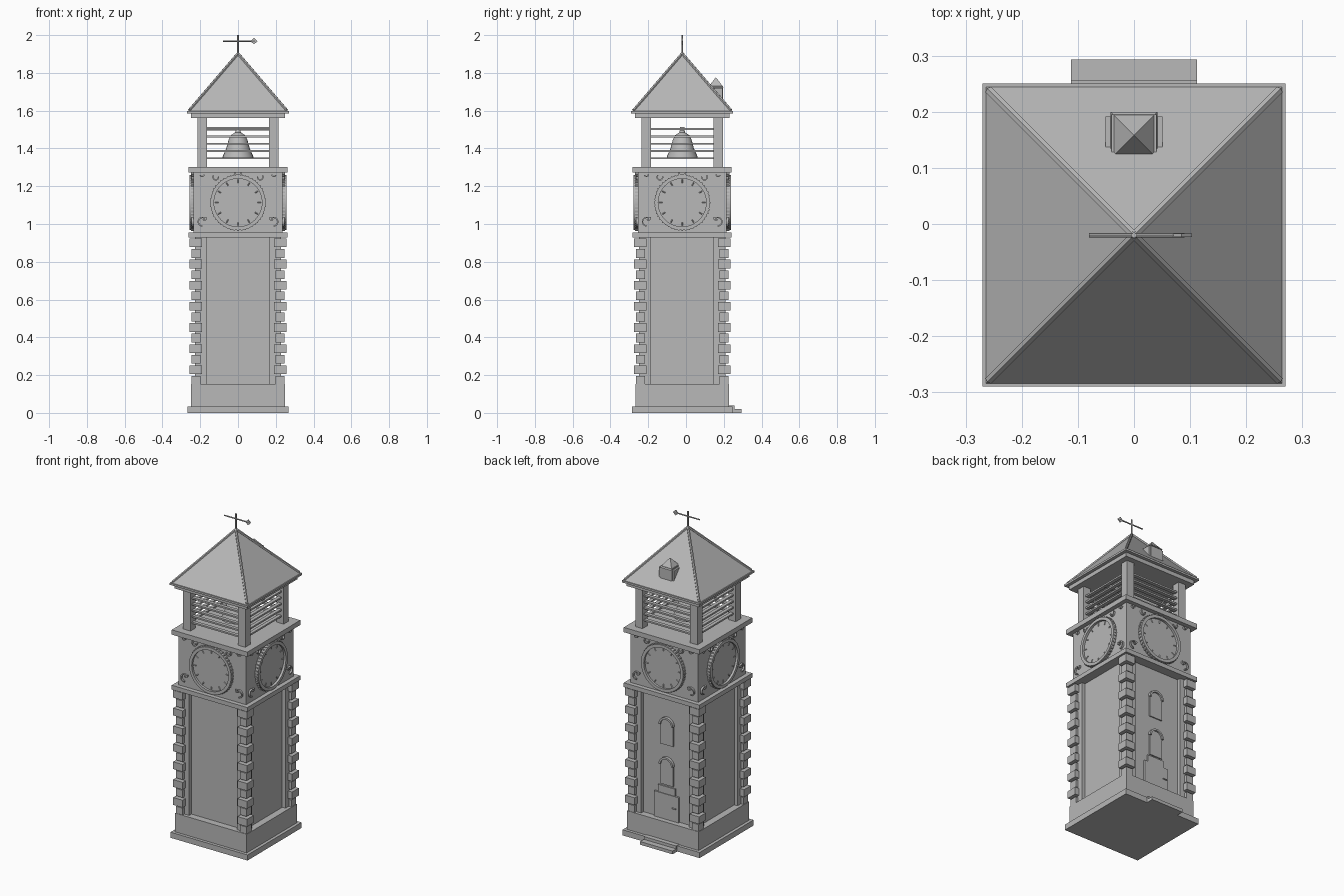
import bpy, bmesh
from math import pi, sin, cos, radians
from mathutils import Vector, Matrix

cube = bpy.data.objects.get("Cube")
if cube:
    bpy.data.objects.remove(cube, do_unlink=True)

CENTRE_Y = -0.02  # the tower axis; the doorstep sticks out behind

stone = bpy.data.materials.new("grey_stone")
stone.use_nodes = True
GREY = (0.48, 0.48, 0.48, 1)
stone.diffuse_color = GREY
stone.node_tree.nodes["Principled BSDF"].inputs["Base Color"].default_value = GREY


def box(bm, x0, x1, y0, y1, z0, z1):
    m = Matrix.Translation(((x0 + x1) / 2, (y0 + y1) / 2, (z0 + z1) / 2))
    bmesh.ops.create_cube(bm, size=1, matrix=m @ Matrix.Diagonal((x1 - x0, y1 - y0, z1 - z0, 1)))


def slab(bm, half, z0, z1):
    box(bm, -half, half, -half, half, z0, z1)


def rod(bm, a, b, r, sides=8):
    a, b = Vector(a), Vector(b)
    d = b - a
    m = Matrix.Translation((a + b) / 2) @ d.to_track_quat('Z', 'Y').to_matrix().to_4x4()
    bmesh.ops.create_cone(bm, cap_ends=True, segments=sides, radius1=r, radius2=r,
                          depth=d.length, matrix=m)


def pyramid(bm, x, y, half, z0, z1):
    m = Matrix.Translation((x, y, (z0 + z1) / 2)) @ Matrix.Rotation(pi / 4, 4, 'Z')
    bmesh.ops.create_cone(bm, cap_ends=True, segments=4, radius1=half * 2 ** 0.5,
                          radius2=0, depth=z1 - z0, matrix=m)


def prism(bm, outline, y0, y1):
    front = [bm.verts.new((x, y0, z)) for x, z in outline]
    back = [bm.verts.new((x, y1, z)) for x, z in outline]
    bm.faces.new(front)
    bm.faces.new(back)
    n = len(outline)
    for i in range(n):
        j = (i + 1) % n
        bm.faces.new((front[i], front[j], back[j], back[i]))


def arc_band(bm, cx, cz, r0, r1, start, end, y0, y1, n=12):
    """Flat curved band standing in the xz plane."""
    full = end - start == 360
    rows = []
    for i in range(n if full else n + 1):
        a = radians(start + (end - start) * i / n)
        rows.append([bm.verts.new((cx + r * cos(a), y, cz + r * sin(a)))
                     for r, y in ((r0, y0), (r1, y0), (r1, y1), (r0, y1))])
    for i in range(n):
        p, q = rows[i], rows[(i + 1) % len(rows)]
        for k in range(4):
            m = (k + 1) % 4
            bm.faces.new((p[k], p[m], q[m], q[k]))
    if not full:
        bm.faces.new(rows[0])
        bm.faces.new(rows[-1])


def finish(name, bm, four_sides=False, smooth=False):
    if four_sides:
        base = bm.verts[:] + bm.edges[:] + bm.faces[:]
        for k in (1, 2, 3):
            copy = bmesh.ops.duplicate(bm, geom=base)["geom"]
            bmesh.ops.rotate(bm, verts=[v for v in copy if isinstance(v, bmesh.types.BMVert)],
                             cent=(0, 0, 0), matrix=Matrix.Rotation(k * pi / 2, 3, 'Z'))
    bmesh.ops.recalc_face_normals(bm, faces=bm.faces)
    mesh = bpy.data.meshes.new(name)
    bm.to_mesh(mesh)
    bm.free()
    mesh.materials.append(stone)
    ob = bpy.data.objects.new(name, mesh)
    ob.location.y = CENTRE_Y
    bpy.context.collection.objects.link(ob)
    if smooth:
        bpy.ops.object.select_all(action='DESELECT')
        ob.select_set(True)
        bpy.context.view_layer.objects.active = ob
        bpy.ops.object.shade_smooth_by_angle(angle=radians(35))


# Square storeys, ledges and cornices
for name, half, z0, z1 in (
        ("base_slab", 0.267, 0, 0.035), ("plinth", 0.248, 0.035, 0.152),
        ("shaft", 0.205, 0.152, 0.93), ("lower_ledge", 0.262, 0.928, 0.955),
        ("clock_storey", 0.235, 0.955, 1.275), ("upper_ledge", 0.262, 1.272, 1.302),
        ("belfry_cornice", 0.25, 1.56, 1.588), ("roof_eave", 0.27, 1.585, 1.597)):
    bm = bmesh.new()
    slab(bm, half, z0, z1)
    finish(name, bm)

# Shaft corner piers and alternating corner stones
bm = bmesh.new()
box(bm, 0.165, 0.228, -0.228, -0.165, 0.152, 0.93)
finish("corner_piers", bm, four_sides=True)
bm = bmesh.new()
for i in range(14):
    z = 0.172 + i * 0.056
    inner, outer = (0.19, 0.256) if i % 2 else (0.198, 0.245)
    box(bm, inner, outer, -outer, -inner, z - 0.023, z + 0.023)
finish("corner_stones", bm, four_sides=True)

# Clock faces with rim, beading and hour marks
CLOCK_Z = 1.113
bm = bmesh.new()
arc_band(bm, 0, CLOCK_Z, 0.127, 0.146, 0, 360, -0.257, -0.23, 48)
prism(bm, [(0.13 * cos(i * pi / 24), CLOCK_Z + 0.13 * sin(i * pi / 24)) for i in range(48)],
      -0.243, -0.23)
finish("clock_faces", bm, four_sides=True, smooth=True)
bm = bmesh.new()
for i in range(48):
    a = i * pi / 24
    x, z = 0.145 * cos(a), CLOCK_Z + 0.145 * sin(a)
    box(bm, x - 0.004, x + 0.004, -0.25, -0.234, z - 0.004, z + 0.004)
for i in range(12):
    a = i * pi / 6
    d = Vector((cos(a), 0, sin(a)))
    c = Vector((0, -0.244, CLOCK_Z))
    rod(bm, c + d * 0.104, c + d * 0.122, 0.003, 4)
finish("clock_beads_and_hour_marks", bm, four_sides=True)

# Scroll ornaments around each clock
bm = bmesh.new()
for s in (-1, 1):
    for cx, cz, r, start, end in ((0.188, 1.012, 0.026, -90, 150),
                                  (0.178, 1.03, 0.013, 150, 330),
                                  (0.118, 1.248, 0.018, 170, 400),
                                  (0.19, 1.262, 0.014, 180, 350)):
        if s < 0:
            start, end = 180 - end, 180 - start
        arc_band(bm, s * cx, cz, r - 0.007, r, start, end, -0.246, -0.23)
arc_band(bm, 0, 1.275, 0.014, 0.022, 180, 360, -0.25, -0.23)
finish("scroll_ornaments", bm, four_sides=True)

# Belfry posts and louvre slats
bm = bmesh.new()
box(bm, 0.165, 0.215, -0.215, -0.165, 1.30, 1.562)
finish("belfry_posts", bm, four_sides=True)
bm = bmesh.new()
for i in range(5):
    z = 1.348 + i * 0.0385
    box(bm, -0.166, 0.166, -0.2, -0.178, z - 0.005, z + 0.005)
finish("louvre_slats", bm, four_sides=True)

# Bell, lathed from a profile, and its beam
bm = bmesh.new()
profile = ((0, 1.35), (0.084, 1.345), (0.08, 1.36), (0.062, 1.40), (0.05, 1.445),
           (0.038, 1.47), (0.015, 1.485), (0.012, 1.50), (0, 1.50))
pts = [bm.verts.new((r, 0, z)) for r, z in profile]
edges = [bm.edges.new(p) for p in zip(pts, pts[1:])]
bmesh.ops.spin(bm, geom=pts + edges, cent=(0, 0, 0), axis=(0, 0, 1), angle=2 * pi, steps=24)
bmesh.ops.remove_doubles(bm, verts=bm.verts, dist=0.0005)
finish("bell", bm, smooth=True)
bm = bmesh.new()
box(bm, -0.19, 0.19, -0.011, 0.011, 1.494, 1.514)
finish("bell_beam", bm)

# Hipped roof and hip ridges
bm = bmesh.new()
pyramid(bm, 0, 0, 0.264, 1.597, 1.9)
finish("roof", bm)
bm = bmesh.new()
rod(bm, (0.258, -0.258, 1.602), (0, 0, 1.903), 0.008, 6)
finish("hip_ridges", bm, four_sides=True)

# Roof turret on the back slope
bm = bmesh.new()
box(bm, -0.04, 0.04, 0.145, 0.215, 1.64, 1.73)
pyramid(bm, 0, 0.178, 0.042, 1.722, 1.777)
for s in (-1, 1):
    box(bm, s * 0.045 - 0.006, s * 0.045 + 0.006, 0.155, 0.212, 1.65, 1.72)
finish("roof_turret", bm)

# Weather vane
bm = bmesh.new()
rod(bm, (0, 0, 1.89), (0, 0, 2.0), 0.005)
rod(bm, (-0.08, 0, 1.968), (0.09, 0, 1.968), 0.004)
prism(bm, [(0.066, 1.968), (0.085, 1.985), (0.103, 1.968), (0.085, 1.951)], -0.003, 0.003)
finish("weather_vane", bm)

# Back door with frame, handle and panel above
bm = bmesh.new()
box(bm, -0.085, 0.085, 0.2, 0.217, 0.15, 0.31)
finish("back_door", bm)
bm = bmesh.new()
rod(bm, (-0.07, 0.222, 0.235), (-0.045, 0.222, 0.235), 0.004)
finish("door_handle", bm)
bm = bmesh.new()
box(bm, -0.06, 0.06, 0.2, 0.213, 0.31, 0.355)
finish("door_panel", bm)

# Arched back windows with raised hoods
for name, z0 in (("lower_window", 0.365), ("upper_window", 0.615)):
    bm = bmesh.new()
    top = z0 + 0.125
    arch = [(0.045 * cos(i * pi / 12), top + 0.045 * sin(i * pi / 12)) for i in range(13)]
    prism(bm, [(-0.045, z0), (0.045, z0)] + arch, 0.2, 0.212)
    arc_band(bm, 0, top, 0.038, 0.05, 0, 180, 0.2, 0.222)
    finish(name, bm)

# Doorsteps
bm = bmesh.new()
box(bm, -0.112, 0.112, 0.24, 0.313, 0, 0.02)
box(bm, -0.112, 0.112, 0.24, 0.277, 0.02, 0.038)
finish("doorsteps", bm)
